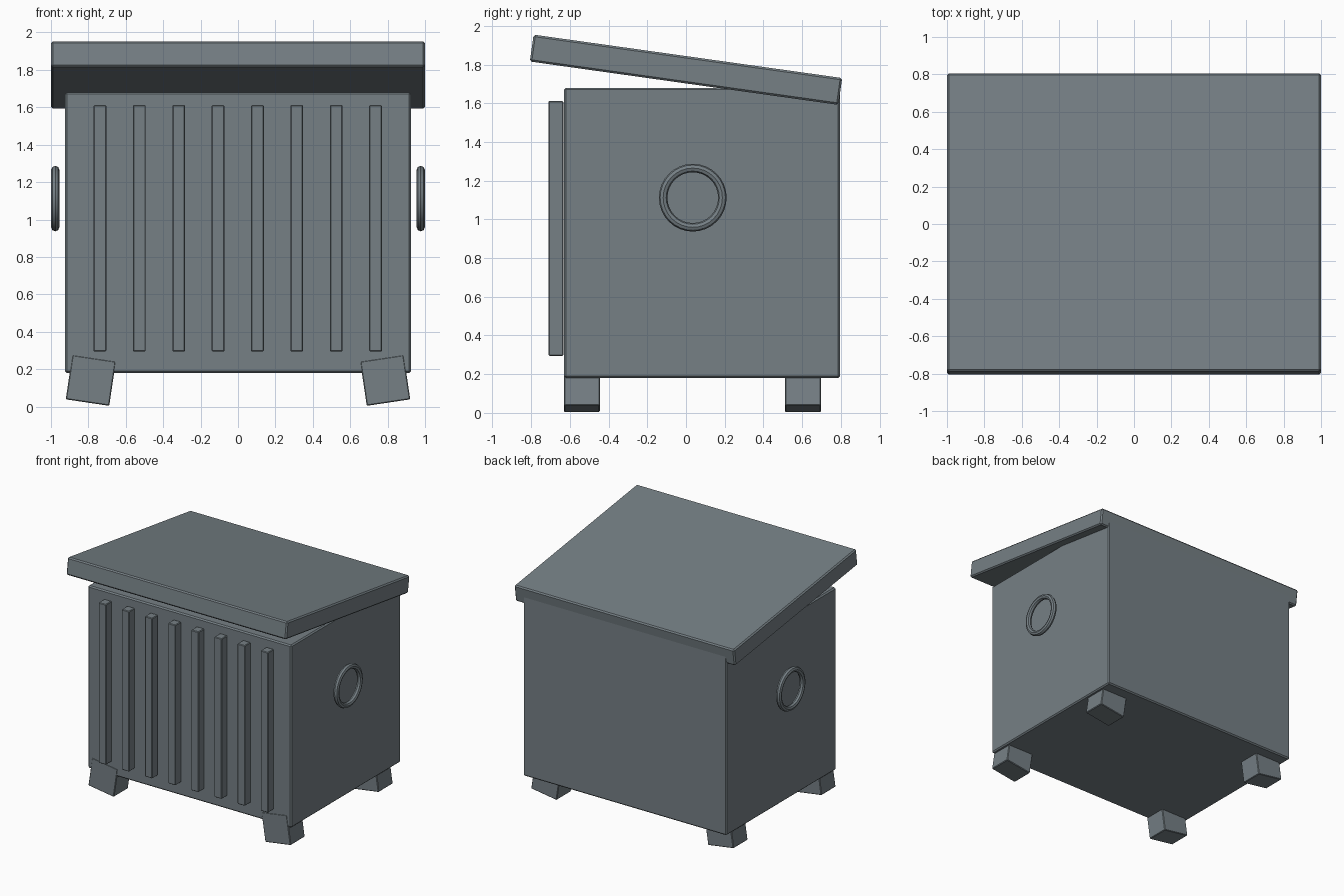
import bpy
import bmesh
import math
from mathutils import Vector, Euler

cube = bpy.data.objects.get("Cube")
if cube:
    bpy.data.objects.remove(cube, do_unlink=True)

# One slate grey colour throughout
slate = bpy.data.materials.new("slate_grey")
slate.use_nodes = True
colour = (0.18, 0.215, 0.235, 1)
slate.diffuse_color = colour
slate.node_tree.nodes["Principled BSDF"].inputs["Base Color"].default_value = colour


def box(name, centre, size, tilt=(0, 0, 0), bevel=0.008):
    """Softly bevelled box, tilted in degrees about its centre."""
    mesh = bpy.data.meshes.new(name)
    bm = bmesh.new()
    bmesh.ops.create_cube(bm, size=1)
    bmesh.ops.scale(bm, vec=Vector(size), verts=bm.verts)
    bmesh.ops.bevel(bm, geom=bm.edges[:], offset=bevel, segments=1, affect='EDGES')
    bm.to_mesh(mesh)
    bm.free()
    mesh.materials.append(slate)
    obj = bpy.data.objects.new(name, mesh)
    obj.location = centre
    obj.rotation_euler = Euler([math.radians(a) for a in tilt])
    bpy.context.collection.objects.link(obj)
    return obj


# Body and tilted lid
box("body", (0, 0.083, 0.93), (1.85, 1.425, 1.5), bevel=0.01)
box("lid", (0, 0, 1.773), (2.0, 1.61, 0.14), tilt=(-8, 0, 0), bevel=0.01)

# Vertical slats on the front
for i in range(8):
    x = -0.738 + i * 0.2105
    box(f"front_slat_{i + 1}", (x, -0.672, 0.953), (0.068, 0.076, 1.318), bevel=0.005)

# Splayed feet and ring handles on both sides
for side, label in ((-1, "right"), (1, "left")):
    for y, end in ((-0.538, "front"), (0.605, "back")):
        box(f"{end}_{label}_foot", (side * 0.787, y, 0.14),
            (0.235, 0.187, 0.24), tilt=(0, -side * 8.5, 0), bevel=0.005)
    bpy.ops.mesh.primitive_torus_add(
        major_radius=0.153, minor_radius=0.022, major_segments=32, minor_segments=8,
        location=(side * 0.977, 0.035, 1.112), rotation=(0, math.pi / 2, 0))
    ring = bpy.context.object
    ring.name = f"{label}_ring_handle"
    ring.data.materials.append(slate)
    bpy.ops.object.shade_smooth_by_angle(angle=math.radians(30))
